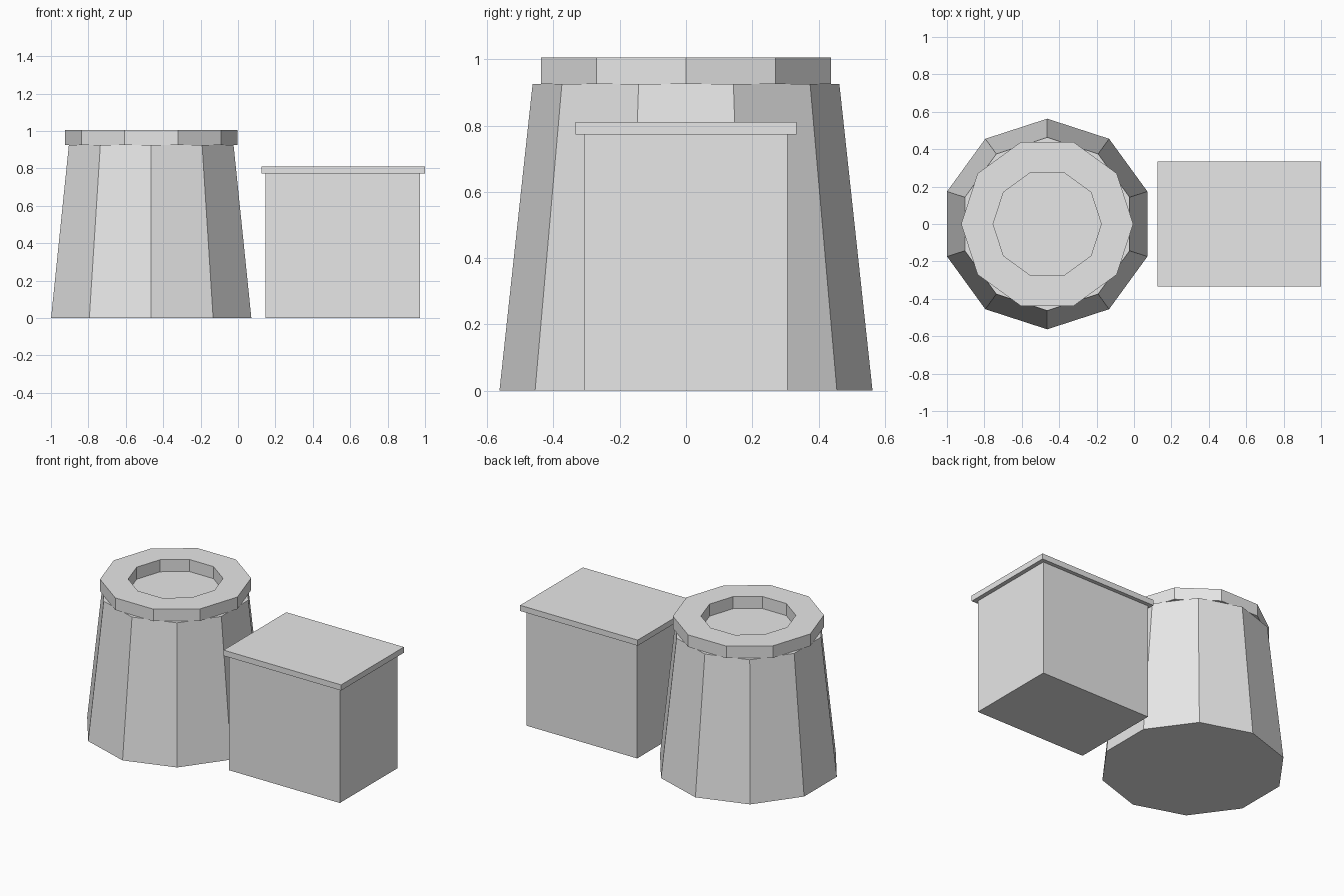
import bpy, bmesh
from math import pi
from mathutils import Matrix, Vector

cube = bpy.data.objects.get("Cube")
if cube:
    bpy.data.objects.remove(cube, do_unlink=True)

SIDES = 10
TUB_X = -0.464
RIM_Z = 0.925

grey = bpy.data.materials.new("light_grey")
grey.use_nodes = True
grey.diffuse_color = (0.8, 0.8, 0.8, 1)
grey.node_tree.nodes["Principled BSDF"].inputs["Base Color"].default_value = (0.8, 0.8, 0.8, 1)


def add_object(name, bm):
    bmesh.ops.recalc_face_normals(bm, faces=bm.faces)
    mesh = bpy.data.meshes.new(name)
    bm.to_mesh(mesh)
    bm.free()
    mesh.materials.append(grey)
    obj = bpy.data.objects.new(name, mesh)
    bpy.context.collection.objects.link(obj)
    return obj


def ring_of_verts(bm, radius, z, turn):
    circle = Matrix.Rotation(turn, 3, 'Z') @ Vector((radius, 0, 0))
    return [bm.verts.new(Matrix.Rotation(2 * pi * i / SIDES, 3, 'Z') @ circle + Vector((TUB_X, 0, z)))
            for i in range(SIDES)]


def bridge(bm, a, b):
    for i in range(SIDES):
        j = (i + 1) % SIDES
        bm.faces.new((a[i], a[j], b[j], b[i]))


def box(name, x0, x1, half_depth, z0, z1):
    bm = bmesh.new()
    bmesh.ops.create_cube(bm, size=1)
    bmesh.ops.scale(bm, vec=(x1 - x0, 2 * half_depth, z1 - z0), verts=bm.verts)
    bmesh.ops.translate(bm, vec=((x0 + x1) / 2, 0, (z0 + z1) / 2), verts=bm.verts)
    return add_object(name, bm)


# Tapered ten-sided tub, closed at both ends, with corners on the y axis
bm = bmesh.new()
base = ring_of_verts(bm, 0.563, 0, pi / 2)
top = ring_of_verts(bm, 0.463, RIM_Z, pi / 2)
bridge(bm, base, top)
bm.faces.new(base)
bm.faces.new(top)
add_object("tapered_tub", bm)

# Flat ring on the tub, turned half a side so its corners lie on the x axis
bm = bmesh.new()
loops = [ring_of_verts(bm, r, z, 0) for r, z in
         ((0.46, RIM_Z), (0.46, 1.006), (0.289, 1.006), (0.289, RIM_Z))]
for k in range(4):
    bridge(bm, loops[k], loops[(k + 1) % 4])
add_object("top_ring", bm)

# Square crate with an overhanging lid
box("crate", 0.148, 0.972, 0.307, 0, 0.773)
box("crate_lid", 0.126, 1.0, 0.333, 0.773, 0.811)
